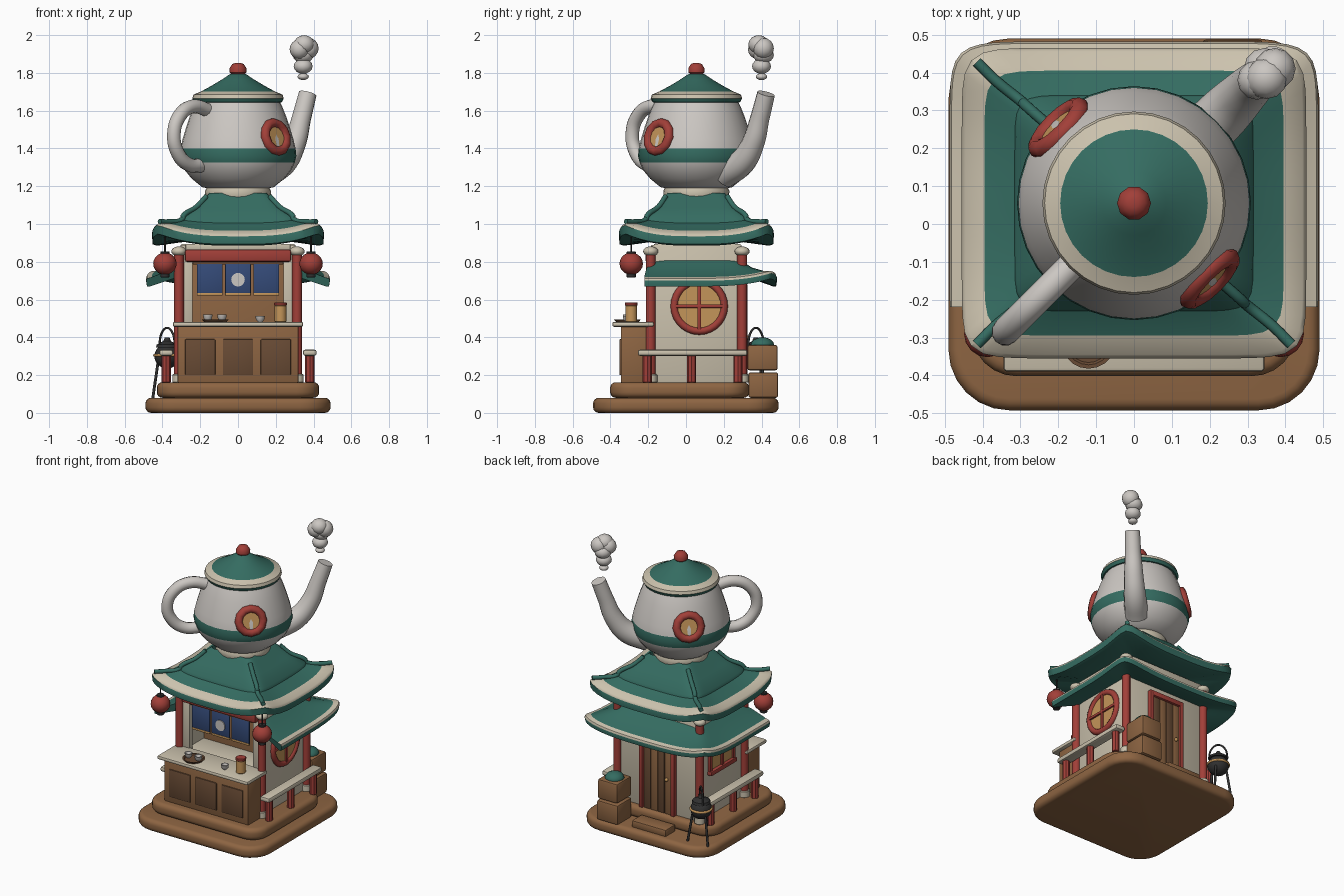
import bpy, bmesh, math
from mathutils import Vector, Matrix

if "Cube" in bpy.data.objects:
    bpy.data.objects.remove(bpy.data.objects["Cube"])
pi = math.pi
YC = 0.055          # centre line of the house, roofs and pot

def mat(name, *c):
    m = bpy.data.materials.new(name)
    m.diffuse_color = (*c, 1)
    m.use_nodes = True
    m.node_tree.nodes["Principled BSDF"].inputs["Base Color"].default_value = m.diffuse_color
    return m
GREEN = mat("green_tile", .035, .15, .12)
CREAM = mat("cream", .60, .54, .42)
WHITE = mat("porcelain", .60, .57, .54)
RED = mat("red_paint", .36, .05, .04)
WOOD = mat("wood", .27, .13, .055)
DARK = mat("dark_wood", .14, .07, .035)
GOLD = mat("amber", .55, .30, .10)
BLUE = mat("blue_cloth", .035, .07, .19)
IRON = mat("iron", .03, .03, .03)

def finish(ob, m=None, angle=40):
    if m: ob.data.materials.append(m)
    bpy.ops.object.select_all(action='DESELECT')
    ob.select_set(True)
    bpy.context.view_layer.objects.active = ob
    bpy.ops.object.shade_smooth_by_angle(angle=math.radians(angle))
    return ob

def from_bm(name, bm, m=None, angle=40):
    bmesh.ops.recalc_face_normals(bm, faces=bm.faces)
    me = bpy.data.meshes.new(name)
    bm.to_mesh(me); bm.free()
    ob = bpy.data.objects.new(name, me)
    bpy.context.collection.objects.link(ob)
    return finish(ob, m, angle)

def box(name, x0, x1, y0, y1, z0, z1, m, bev=0.006, corner=0):
    """Box from limits; corner rounds the vertical edges first."""
    bm = bmesh.new()
    bmesh.ops.create_cube(bm, size=1)
    for v in bm.verts:
        v.co = Vector((x0 if v.co.x < 0 else x1, y0 if v.co.y < 0 else y1, z0 if v.co.z < 0 else z1))
    if corner:
        es = [e for e in bm.edges if abs(e.verts[0].co.z - e.verts[1].co.z) > 1e-4]
        bmesh.ops.bevel(bm, geom=es, offset=corner, segments=6, profile=.5, affect='EDGES')
        es = [e for e in bm.edges if abs(e.verts[0].co.z - e.verts[1].co.z) < 1e-4]
        bmesh.ops.bevel(bm, geom=es, offset=bev, segments=4, profile=.5, affect='EDGES')
    elif bev:
        bmesh.ops.bevel(bm, geom=bm.edges[:], offset=bev, segments=2, profile=.5, affect='EDGES')
    return from_bm(name, bm, m)

def lathe(name, prof, loc, mats, n=28, pick=None, rot=None):
    """Revolve (radius, z) points; pick(i) gives the material slot of band i."""
    bm = bmesh.new()
    rings = [[bm.verts.new((r * math.cos(2*pi*k/n), r * math.sin(2*pi*k/n), z)) for k in range(n)] for r, z in prof]
    for i in range(len(rings) - 1):
        for k in range(n):
            f = bm.faces.new((rings[i][k], rings[i][(k+1) % n], rings[i+1][(k+1) % n], rings[i+1][k]))
            f.material_index = pick(i) if pick else 0
    bm.faces.new(rings[0]); f = bm.faces.new(rings[-1])
    f.material_index = pick(len(rings) - 2) if pick else 0
    bm.transform(Matrix.Translation(loc) @ (rot or Matrix()))
    ob = from_bm(name, bm)
    for m in (mats if isinstance(mats, list) else [mats]): ob.data.materials.append(m)
    return ob

def cyl(name, x, y, z0, z1, r, m, n=12):
    return lathe(name, [(r*.9, z0), (r, z0+r*.1), (r, z1-r*.1), (r*.9, z1)], (x, y, 0), m, n)

def ball(name, loc, r, m, sz=1, n=16):
    bm = bmesh.new()
    bmesh.ops.create_uvsphere(bm, u_segments=n, v_segments=n*2//3, radius=r)
    bm.transform(Matrix.Translation(loc) @ Matrix.Diagonal((1, 1, sz, 1)))
    return from_bm(name, bm, m, 60)

def tube(name, pts, r, m, radii=None, res=4):
    cu = bpy.data.curves.new(name, 'CURVE')
    cu.dimensions = '3D'; cu.bevel_depth = r; cu.bevel_resolution = res
    cu.use_fill_caps = True; cu.resolution_u = 6
    s = cu.splines.new('BEZIER'); s.bezier_points.add(len(pts) - 1)
    for i, p in enumerate(pts):
        b = s.bezier_points[i]; b.co = p
        b.handle_left_type = b.handle_right_type = 'AUTO'
        b.radius = radii[i] if radii else 1
    ob = bpy.data.objects.new(name, cu)
    bpy.context.collection.objects.link(ob)
    bpy.ops.object.select_all(action='DESELECT')
    ob.select_set(True); bpy.context.view_layer.objects.active = ob
    bpy.ops.object.convert(target='MESH')
    return finish(bpy.context.object, m, 50)

def ring(name, R, r, mtx, m, n=24):
    bpy.ops.mesh.primitive_torus_add(major_radius=R, minor_radius=r, major_segments=n, minor_segments=8)
    ob = bpy.context.object; ob.name = name
    ob.data.transform(mtx)
    return finish(ob, m, 60)

# ---- roofs: rounded-square rings with lifted corners
def roof_point(hx, hy, z, lift, t):
    c, s = math.cos(t), math.sin(t)
    k = (abs(c/hx)**10 + abs(s/hy)**10) ** -.1
    x, y = c*k, s*k
    a = min(abs(x)/hx, abs(y)/hy)
    return Vector((x, y + YC, z + lift * a**3))

def roof(name, prof, creams, cut=None, n=96):
    bm = bmesh.new(); rows = []
    for hx, hy, z, l in prof:
        if cut is None:
            row = [roof_point(hx, hy, z, l, 2*pi*k/n) for k in range(n)]
        else:       # open at the front: start and end at y = cut
            a0 = math.atan2(max(cut, -hy*.97), hx)
            row = [roof_point(hx, hy, z, l, a0 + (pi - 2*a0)*k/(n-1)) for k in range(n)]
            for p in row:
                if p.y < YC: p.z = z
        rows.append([bm.verts.new(p) for p in row])
    m = len(rows)
    for i in range(m):
        for k in range(n if cut is None else n-1):
            j = (k+1) % n
            f = bm.faces.new((rows[i][k], rows[i][j], rows[(i+1) % m][j], rows[(i+1) % m][k]))
            f.material_index = int(i in creams)
    if cut is not None:
        for k in (0, n-1): bm.faces.new([r[k] for r in rows])
    ob = from_bm(name, bm)
    ob.data.materials.append(GREEN); ob.data.materials.append(CREAM)

top = [(.15, .15, 1.165, 0), (.18, .175, 1.14, 0), (.235, .215, 1.085, 0), (.31, .28, 1.025, .015), (.315, .285, 1.005, .02),
       (.395, .35, .965, .05), (.445, .40, .95, .07), (.455, .41, .935, .075)]
roof("upper_roof", top + [(.452, .407, .893, .07), (.43, .385, .885, .07), (.25, .2, .91, 0), (.15, .15, 1.0, 0)], (5, 6))
roof("skirt_roof", [(.30, .235, .81, 0), (.36, .295, .765, .01), (.43, .37, .73, .03), (.455, .395, .72, .04), (.482, .422, .712, .05),
                    (.487, .427, .70, .05), (.482, .422, .67, .05), (.465, .405, .67, .05), (.30, .235, .73, 0)], (3, 4), cut=-.275)
for sx in (1, -1):
    for sy in (1, -1):
        tube("roof_ridge", [roof_point(hx, hy, z + .006, l, math.atan2(sy*hy, sx*hx)) for hx, hy, z, l in top[1:-1]], .014, GREEN)

# ---- plinth
box("base_slab", -.49, .49, -.492, .49, 0, .08, WOOD, .03, .16)
box("floor_slab", -.43, .43, -.402, .335, .08, .162, WOOD, .03, .12)
box("back_step", -.16, .10, .34, .45, .075, .125, WOOD, .01)

# ---- house walls, open at the front
box("back_wall", -.30, .30, .27, .295, .16, .89, CREAM)
box("ceiling", -.30, .30, -.17, .29, .86, .895, CREAM)
box("front_lower_wall", -.30, .30, -.185, -.15, .16, .46, CREAM)
box("stall_back", -.28, .28, .02, .04, .16, .87, WOOD)
box("stall_floor", -.28, .28, -.17, .03, .44, .465, CREAM)
for s in (1, -1):
    a, b = sorted((s*.275, s*.305))
    box("side_wall", a, b, -.185, .295, .16, .89, CREAM)
    a, b = sorted((s*.24, s*.30))
    box("front_jamb", a, b, -.185, -.15, .46, .86, CREAM)
    for y in (-.187, .297):
        cyl("corner_post", s*.313, y, .16, .86, .026, RED)
        ball("post_cap", (s*.313, y, .855), .04, CREAM, .65)
        cyl("post_foot", s*.313, y, .16, .205, .035, CREAM)
    # side fence
    for y in (-.205, .03, .275):
        cyl("fence_post", s*.38, y, .16, .31, .024, RED, 8)
    box("fence_rail", s*.38-.036, s*.38+.036, -.255, .325, .302, .335, CREAM, .012)
    # hanging lantern
    lx, ly = s*.387, -.29
    ball("lantern", (lx, ly, .79), .062, RED, .95)
    for z in (.728, .845): cyl("lantern_cap", lx, ly, z-.01, z+.01, .024, IRON)
    cyl("lantern_cord", lx, ly, .85, .93, .005, IRON, 6)

# ---- front counter, curtains and tableware
box("counter_body", -.32, .32, -.345, -.18, .16, .46, WOOD)
for x in (-.2, 0, .2): box("counter_panel", x-.08, x+.08, -.352, -.34, .20, .39, DARK, .004)
box("counter_top", -.345, .345, -.39, -.17, .456, .482, CREAM, .01)
box("front_beam", -.28, .28, -.215, -.17, .80, .865, RED, .01)
box("curtain_rod", -.24, .24, -.19, -.178, .785, .80, DARK, .003)
for x in (-.15, 0, .15):
    box("curtain", x-.068, x+.068, -.19, -.18, .635, .79, BLUE, .002)
    box("curtain_hem", x-.068, x+.068, -.192, -.178, .622, .636, GOLD, .002)
lathe("curtain_disc", [(.036, 0), (.036, .006)], (0, -.19, .705), WHITE, 20, rot=Matrix.Rotation(pi/2, 4, 'X'))
lathe("tray", [(.06, .482), (.072, .495), (.062, .495), (.056, .488)], (-.12, -.31, 0), DARK, 20)
for x, y, z in ((-.16, -.31, .488), (-.085, -.31, .488), (.117, -.31, .482)):
    lathe("cup", [(.012, 0), (.022, .012), (.025, .032), (.02, .032), (.012, .012)], (x, y, z), WHITE, 14)
cyl("tea_canister", .225, -.29, .482, .57, .031, GOLD, 16)
cyl("canister_lid", .225, -.29, .568, .585, .034, RED, 16)

# ---- round window on the right, square window on the left
RX = Matrix.Rotation(pi/2, 4, 'Y')
WY, WZ = .07, .565
ring("round_window_frame", .132, .02, Matrix.Translation((.308, WY, WZ)) @ RX, RED, 28)
lathe("round_window_glass", [(.13, 0), (.13, .012)], (.302, WY, WZ), GOLD, 28, rot=RX)
box("window_bar", .305, .325, WY-.13, WY+.13, WZ-.009, WZ+.009, RED, .003)
box("window_bar", .305, .325, WY-.009, WY+.009, WZ-.13, WZ+.13, RED, .003)
box("square_window_glass", -.312, -.30, -.06, .18, .47, .68, GOLD, .002)
for z in (.46, .68): box("square_window_sill", -.335, -.30, -.08, .20, z-.015, z+.015, RED)
for y in (-.065, .06, .185): box("square_window_bar", -.325, -.30, y-.011, y+.011, .46, .68, RED, .003)

# ---- back door
for i in range(4): box("door_plank", -.106+i*.053, -.056+i*.053, .29, .312, .16, .65, DARK if i % 2 else WOOD, .004)
for s in (1, -1): box("door_jamb", s*.12-.015, s*.12+.015, .29, .325, .16, .68, RED)
box("door_lintel", -.135, .135, .29, .325, .65, .685, RED)
ball("door_knob", (-.075, .32, .40), .012, GOLD, 1, 10)

# ---- crates behind the house
box("lower_crate", .18, .34, .33, .488, .08, .215, WOOD, .012)
box("upper_crate", .185, .335, .325, .485, .225, .36, WOOD, .012)
ball("cabbage", (.26, .405, .36), .062, GREEN, .65, 12)

# ---- iron kettle on a tripod
KX, KY = -.375, .37
ball("cauldron", (KX, KY, .30), .068, IRON, .95)
ring("cauldron_band", .066, .008, Matrix.Translation((KX, KY, .305)), GOLD)
lathe("cauldron_lid", [(.06, .345), (.055, .362), (.02, .38), (.012, .40)], (KX, KY, 0), IRON, 16)
tube("cauldron_handle", [(KX+.06*math.cos(a)*.7, KY-.06*math.cos(a)*.7, .35+.1*math.sin(a)) for a in (0, .8, pi/2, pi-.8, pi)], .006, IRON, res=2)
for k in range(3):
    a = 2*pi*k/3 + .6
    c, s = math.cos(a), math.sin(a)
    tube("tripod_leg", [(KX+.05*c, KY+.05*s, .29), (KX+.085*c, KY+.085*s, .075)], .008, IRON, res=2)

# ---- teapot
P = (0, YC, 0)
lathe("pot_collar", [(.16, 1.12), (.172, 1.14), (.175, 1.175), (.165, 1.195)], P, CREAM)
pot = [(.14, 1.185), (.19, 1.195), (.245, 1.24), (.282, 1.285), (.30, 1.325), (.309, 1.36), (.305, 1.40), (.293, 1.45),
       (.275, 1.51), (.255, 1.57), (.235, 1.62), (.215, 1.66)]
lathe("pot_body", pot, P, [WHITE, GREEN], 32, pick=lambda i: int(i in (4, 5)))
lid = [(.20, 1.64), (.232, 1.645), (.242, 1.665), (.236, 1.685), (.195, 1.702), (.14, 1.732), (.085, 1.765), (.045, 1.792), (.02, 1.80)]
lathe("pot_lid", lid, P, [GREEN, CREAM], 32, pick=lambda i: int(i in (2, 3)))
lathe("lid_knob", [(.025, 1.785), (.044, 1.802), (.045, 1.825), (.03, 1.847), (.012, 1.853)], P, RED, 10)
q = math.sqrt(.5)
def diag(s, pts): return [(s*r*q, s*r*q + YC, z) for r, z in pts]
tube("pot_handle", diag(-1, [(.215, 1.60), (.34, 1.622), (.435, 1.575), (.48, 1.475), (.45, 1.375), (.37, 1.315), (.27, 1.31)]), .037, WHITE)
tube("pot_spout", diag(1, [(.21, 1.265), (.34, 1.325), (.425, 1.43), (.475, 1.56), (.522, 1.69)]), .05, WHITE, [1.5, 1.4, 1.2, 1.02, .95], 5)
for s in (1, -1):   # round pot windows
    d = Vector((s*q, -s*q, .25)).normalized()
    M = Matrix.Translation(Vector((s*.281*q, YC - s*.281*q, 1.46))) @ d.to_track_quat('Z', 'Y').to_matrix().to_4x4()
    ring("pot_window_frame", .077, .026, M, RED, 12)
    lathe("pot_window_glass", [(.075, -.02), (.075, .008)], (0, 0, 0), GOLD, 20, rot=M)

# ---- steam puffs
for x, y, z, r, sz in ((.345, .40, 1.78, .03, .6), (.345, .40, 1.835, .05, .8), (.325, .38, 1.925, .052, 1),
                       (.372, .41, 1.93, .055, 1), (.35, .385, 1.95, .055, .9), (.345, .41, 1.895, .055, .8)):
    ball("steam_puff", (x, y, z), r, WHITE, sz, 12)
